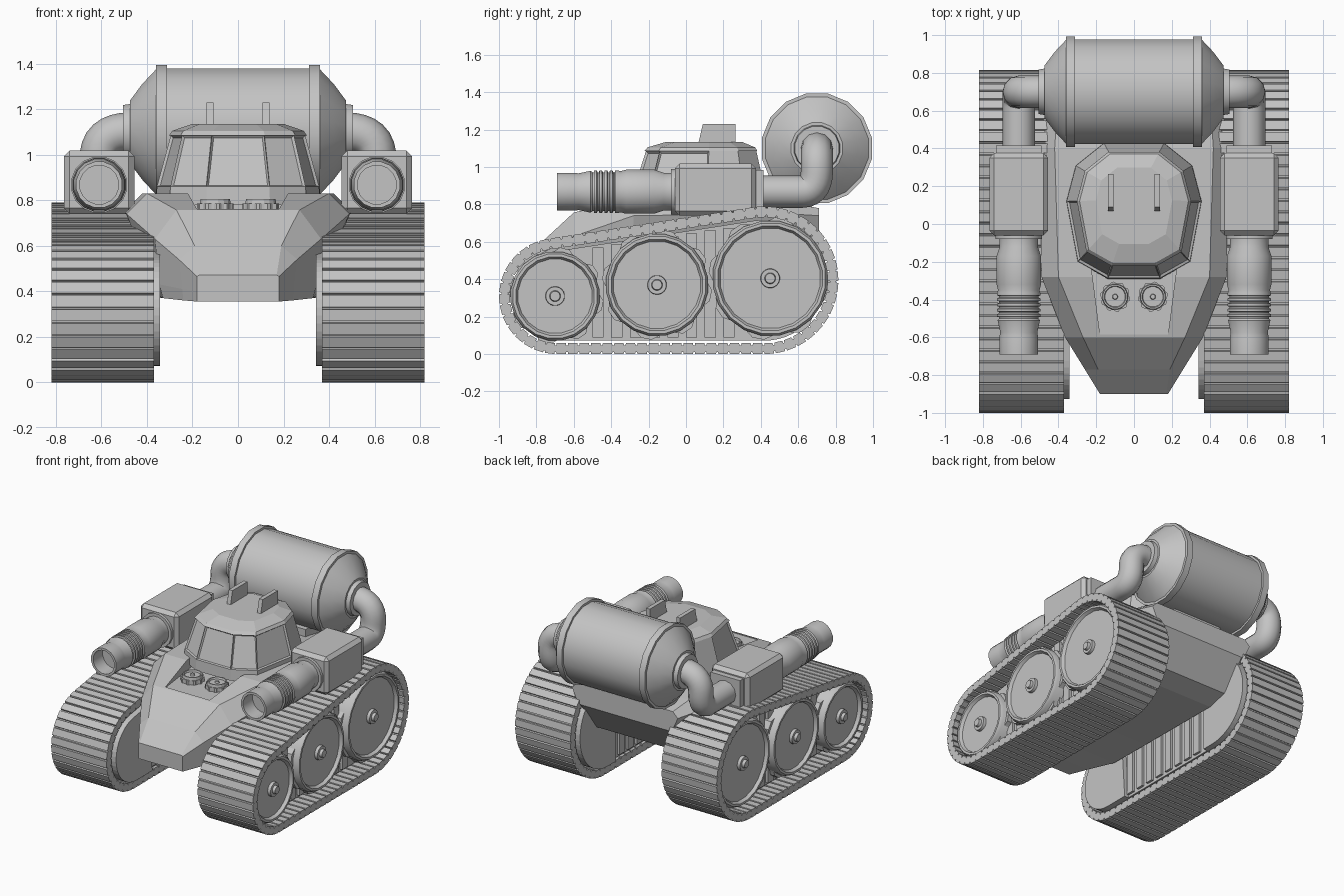
import bpy, bmesh, math
from mathutils import Vector

old = bpy.data.objects.get("Cube")
if old:
    bpy.data.objects.remove(old, do_unlink=True)

grey = bpy.data.materials.new("plain_grey")
grey.use_nodes = True
grey.diffuse_color = (0.55, 0.55, 0.55, 1)
grey.node_tree.nodes["Principled BSDF"].inputs["Base Color"].default_value = (0.55, 0.55, 0.55, 1)


def finish(name, bm, smooth=False, mirror=False):
    bmesh.ops.recalc_face_normals(bm, faces=bm.faces)
    mesh = bpy.data.meshes.new(name)
    bm.to_mesh(mesh)
    bm.free()
    mesh.materials.append(grey)
    ob = bpy.data.objects.new(name, mesh)
    bpy.context.collection.objects.link(ob)
    bpy.ops.object.select_all(action='DESELECT')
    ob.select_set(True)
    bpy.context.view_layer.objects.active = ob
    if smooth:
        bpy.ops.object.shade_smooth_by_angle(angle=math.radians(35))
    if mirror:
        ob.modifiers.new("mirror", 'MIRROR')
    return ob


def loft(bm, rings, closed=False):
    """Skin a list of equal-length point rings; cap the ends unless closed."""
    vs = [[bm.verts.new(p) for p in ring] for ring in rings]
    n = len(vs[0])
    pairs = list(zip(vs, vs[1:] + vs[:1])) if closed else list(zip(vs, vs[1:]))
    for a, b in pairs:
        for i in range(n):
            j = (i + 1) % n
            bm.faces.new((a[i], a[j], b[j], b[i]))
    if not closed:
        bm.faces.new(vs[0])
        bm.faces.new(vs[-1])
    return bm


def circle(centre, axis, pos, radius, n, radius2=None):
    """Ring about an axis; a second radius makes gear teeth."""
    ring = []
    for i in range(n):
        r = radius2 if radius2 and i % 4 > 1 else radius
        t = 2 * math.pi * (i + 0.5) / n
        u, v = r * math.cos(t), r * math.sin(t)
        p = {'X': (pos, centre[0] + u, centre[1] + v),
             'Y': (centre[0] + u, pos, centre[1] + v),
             'Z': (centre[0] + u, centre[1] + v, pos)}[axis]
        ring.append(p)
    return ring


def lathe(bm, centre, axis, profile, n=16):
    return loft(bm, [circle(centre, axis, p, r, n) for p, r in profile])


def prism(bm, outline, x0, x1):
    return loft(bm, [[(x, y, z) for y, z in outline] for x in (x0, x1)])


def box(bm, x0, x1, y0, y1, z0, z1):
    return prism(bm, [(y0, z0), (y1, z0), (y1, z1), (y0, z1)], x0, x1)


# Track path: a belt around a small front circle and a large rear circle
FRONT, R1 = Vector((-0.69, 0.31)), 0.31
REAR, R2 = Vector((0.42, 0.395)), 0.395
span = REAR - FRONT
lean = math.atan2(span.y, span.x)
top = lean + math.acos((R1 - R2) / span.length)
low = -math.pi / 2
line = math.sqrt(span.length ** 2 - (R2 - R1) ** 2)
lengths = [R2 * (top - low), line, R1 * (2 * math.pi + low - top), line]
total = sum(lengths)


def polar(a):
    return Vector((math.cos(a), math.sin(a)))


def path(s, offset):
    s %= total
    part = 0
    while part < 3 and s > lengths[part]:
        s -= lengths[part]
        part += 1
    if part == 0:
        n = polar(low + s / R2)
        p = REAR + n * R2
    elif part == 2:
        n = polar(top + s / R1)
        p = FRONT + n * R1
    else:
        n = polar(top if part == 1 else low)
        a, b = REAR + n * R2, FRONT + n * R1
        p = a.lerp(b, s / line) if part == 1 else b.lerp(a, s / line)
    return p + n * offset


# Track belts with raised links
links = 72
rings = []
for i in range(links):
    for f, out, inn in ((0, 0, -0.058), (0.8, 0, -0.058), (0.84, -0.012, -0.045), (0.96, -0.012, -0.045)):
        s = (i + f) / links * total
        o, k = path(s, out), path(s, inn)
        rings.append([(0.37, *o), (0.82, *o), (0.82, *k), (0.37, *k)])
finish("track_belt", loft(bmesh.new(), rings, closed=True), mirror=True)

# Track inner body with upright ribs and smooth rounded end plates
outline = [path(total * i / 96, -0.072) for i in range(96)]
bm = prism(bmesh.new(), outline, 0.375, 0.69)
for i in range(8):
    y = -0.5 + i * 0.1
    box(bm, 0.358, 0.71, y, y + 0.06, 0.09, 0.54 + 0.15 * (y + 0.7))
prism(bm, [p for p in outline if p.x < -0.5], 0.342, 0.38)
split = next(i for i, p in enumerate(outline) if p.x < 0.3)
prism(bm, [p for p in outline[-24:] + outline[:split] if p.x > 0.3], 0.342, 0.38)
finish("track_body", bm, mirror=True)

# Road wheels with toothed backing discs
for name, y, z, r in (("front", -0.70, 0.31, 0.24), ("middle", -0.155, 0.37, 0.275), ("rear", 0.45, 0.405, 0.31)):
    bm = lathe(bmesh.new(), (y, z), 'X', [
        (0.5, r), (0.77, r), (0.79, r - 0.012), (0.79, r - 0.028),
        (0.768, r - 0.04), (0.768, 0.052), (0.79, 0.05), (0.79, 0.03), (0.81, 0.026)], 20)
    loft(bm, [circle((y, z), 'X', x, r - 0.01, 32, r + 0.02) for x in (0.6, 0.745)])
    finish(name + "_wheel", bm, smooth=True, mirror=True)

# Hull: cross-sections from nose to tail (half width, height from floor to deck)
sections = [
    (-0.90, [(0.18, 0.355), (0.18, 0.40), (0.18, 0.465), (0.17, 0.472)]),
    (-0.77, [(0.24, 0.36), (0.245, 0.41), (0.26, 0.54), (0.19, 0.60)]),
    (-0.60, [(0.33, 0.37), (0.345, 0.43), (0.365, 0.63), (0.27, 0.757)]),
    (-0.28, [(0.34, 0.375), (0.37, 0.43), (0.49, 0.74), (0.40, 0.83)]),
    (0.40, [(0.34, 0.37), (0.37, 0.43), (0.50, 0.75), (0.42, 0.83)]),
    (0.55, [(0.34, 0.41), (0.37, 0.46), (0.49, 0.75), (0.41, 0.81)]),
    (0.71, [(0.36, 0.63), (0.39, 0.65), (0.43, 0.74), (0.39, 0.78)]),
]
rings = [[(x, y, z) for x, z in half] + [(-x, y, z) for x, z in reversed(half)] for y, half in sections]
hull = finish("hull", loft(bmesh.new(), rings))

# Recess in the front deck
corners = [(-0.18, -0.585), (0.18, -0.585), (0.23, -0.2), (-0.23, -0.2)]
cutter = finish("recess_cutter", loft(bmesh.new(), [[(x, y, z) for x, y in corners] for z in (0.755, 1.1)]))
cutter.hide_render = True
bpy.context.view_layer.objects.active = hull
cut = hull.modifiers.new("recess", 'BOOLEAN')
cut.operation, cut.object = 'DIFFERENCE', cutter
bpy.ops.object.modifier_apply(modifier=cut.name)
bpy.data.objects.remove(cutter, do_unlink=True)

# Pair of toothed dials in the recess
bm = bmesh.new()
loft(bm, [circle((0.1, -0.385), 'Z', z, 0.08, 40, 0.072) for z in (0.75, 0.785)])
lathe(bm, (0.1, -0.385), 'Z', [(0.78, 0.07), (0.805, 0.066), (0.805, 0.058), (0.792, 0.054),
                               (0.792, 0.015), (0.805, 0.012)])
finish("deck_dial", bm, mirror=True)

# Cabin dome with inset window panes around the front
half = [(0.14, -0.29), (0.30, -0.2), (0.36, 0.12), (0.31, 0.31), (0.16, 0.43)]
plan = half + [(-x, y) for x, y in reversed(half)]
rings = [[(x * s, 0.13 + (y - 0.13) * s, z) for x, y in plan] for z, s in
         ((0.78, 1), (0.86, 0.99), (1.085, 0.82), (1.085, 0.84), (1.105, 0.80), (1.135, 0.56))]
bm = loft(bmesh.new(), rings)
bmesh.ops.recalc_face_normals(bm, faces=bm.faces)
panes = [f for f in bm.faces if 0.9 < f.calc_center_median().z < 1.05 and f.calc_center_median().y < 0.05]
bmesh.ops.inset_individual(bm, faces=panes, thickness=0.012, depth=-0.012)
finish("cabin_dome", bm)

# Roof fins
fin = [(0.06, 1.1), (0.09, 1.23), (0.265, 1.23), (0.265, 1.1)]
finish("roof_fin", prism(bmesh.new(), fin, 0.108, 0.138), mirror=True)

# Rear tank, its end caps and its saddle
side = [(0.505, 0.12), (0.475, 0.125), (0.475, 0.14), (0.42, 0.215), (0.36, 0.28), (0.36, 0.299),
        (0.312, 0.299), (0.312, 0.283)]
bm = lathe(bmesh.new(), (0.70, 1.10), 'X', [(-x, r) for x, r in side] + side[::-1])
finish("rear_tank", bm, smooth=True)
finish("tank_saddle", box(bmesh.new(), -0.2, 0.2, 0.5, 0.67, 0.7, 0.87))

# Bent pipes from the tank to the gun housings
curve = bpy.data.curves.new("pipe_path", 'CURVE')
curve.dimensions = '3D'
curve.bevel_depth = 0.086
curve.bevel_resolution = 4
spline = curve.splines.new('NURBS')
points = [(0.47, 0.7, 1.1), (0.61, 0.7, 1.1), (0.61, 0.7, 0.868), (0.61, 0.54, 0.868), (0.61, 0.38, 0.868)]
spline.points.add(len(points) - 1)
for pt, co in zip(spline.points, points):
    pt.co = (*co, 1)
spline.order_u = 3
spline.use_endpoint_u = True
spline.resolution_u = 6
guide = bpy.data.objects.new("pipe_guide", curve)
bpy.context.collection.objects.link(guide)
bpy.context.view_layer.update()
bm = bmesh.new()
bm.from_mesh(guide.evaluated_get(bpy.context.evaluated_depsgraph_get()).to_mesh())
bpy.data.objects.remove(guide, do_unlink=True)
finish("tank_pipe", bm, smooth=True, mirror=True)

# Gun housings
bm = box(bmesh.new(), 0.455, 0.765, -0.06, 0.375, 0.74, 1.018)
bmesh.ops.bevel(bm, geom=bm.edges[:], offset=0.025, segments=1, affect='EDGES')
box(bm, 0.49, 0.73, 0.3, 0.415, 0.765, 0.985)
finish("gun_housing", bm, mirror=True)

# Gun barrels with a hollow muzzle and cooling ribs
profile = [(-0.58, 0.086), (-0.69, 0.086), (-0.69, 0.103), (-0.59, 0.103), (-0.575, 0.1), (-0.51, 0.114)]
for i in range(5):
    y = -0.5 + i * 0.028
    profile += [(y, 0.106), (y + 0.007, 0.106), (y + 0.009, 0.117), (y + 0.022, 0.117)]
profile += [(-0.35, 0.112), (-0.32, 0.12), (-0.17, 0.12), (-0.12, 0.103), (-0.08, 0.103),
            (-0.08, 0.125), (-0.03, 0.125)]
finish("gun_barrel", lathe(bmesh.new(), (0.61, 0.868), 'Y', profile), smooth=True, mirror=True)
